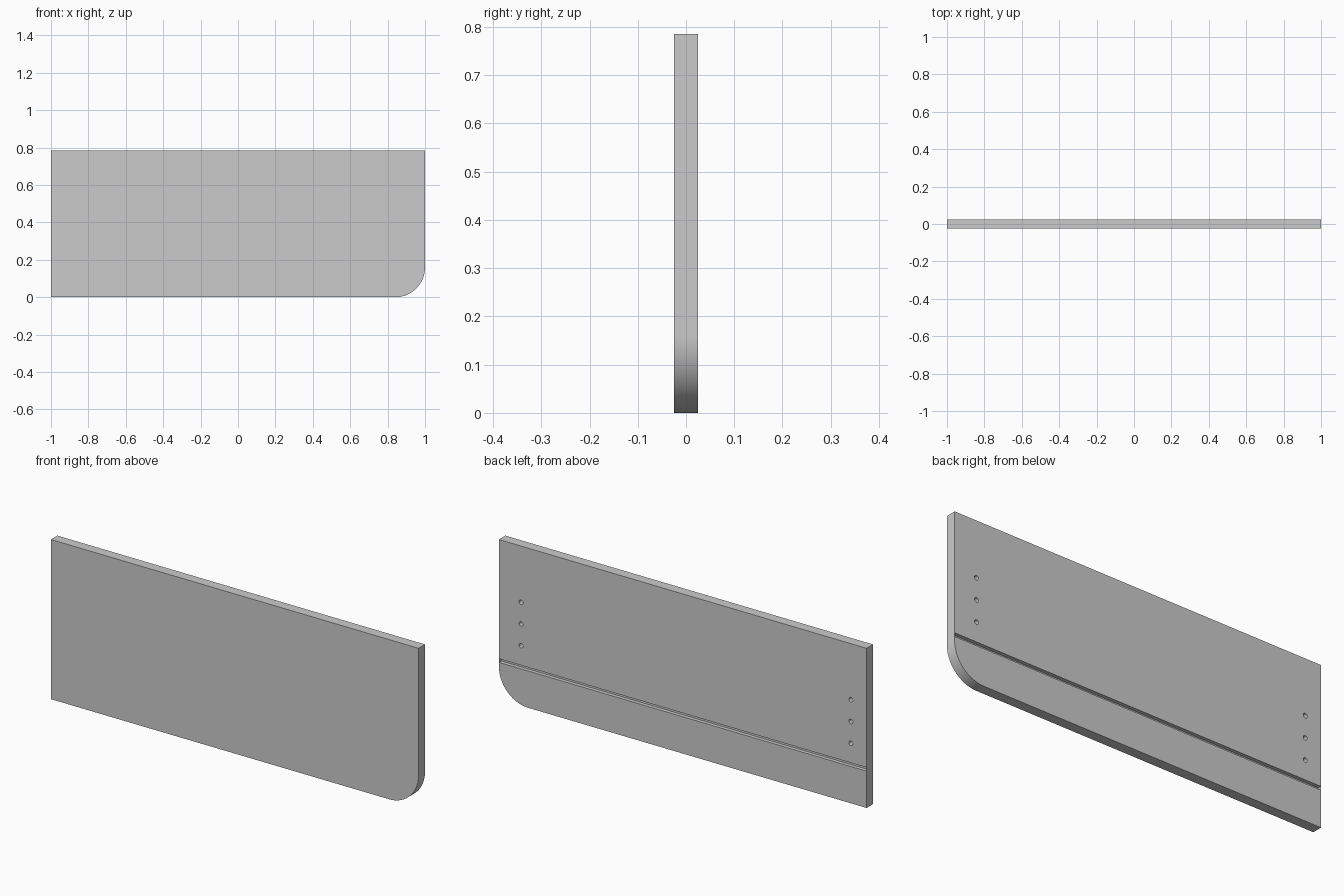
import bpy, bmesh
from math import sin, cos, pi
from mathutils import Matrix

if "Cube" in bpy.data.objects:
    bpy.data.objects.remove(bpy.data.objects["Cube"])

HEIGHT, HALF_T, R = 0.785, 0.025, 0.16


def finish(name, bm):
    bmesh.ops.recalc_face_normals(bm, faces=bm.faces)
    mesh = bpy.data.meshes.new(name)
    bm.to_mesh(mesh)
    bm.free()
    obj = bpy.data.objects.new(name, mesh)
    bpy.context.collection.objects.link(obj)
    return obj


# Panel: rectangle with one rounded lower corner, extruded through its thickness
profile = [(-1, HEIGHT), (-1, 0)]
for i in range(25):
    a = -pi / 2 + i / 24 * pi / 2
    profile.append((1 - R + R * cos(a), R + R * sin(a)))
profile.append((1, HEIGHT))

bm = bmesh.new()
face = bm.faces.new([bm.verts.new((x, -HALF_T, z)) for x, z in profile])
ext = bmesh.ops.extrude_face_region(bm, geom=[face])
moved = [v for v in ext["geom"] if isinstance(v, bmesh.types.BMVert)]
bmesh.ops.translate(bm, verts=moved, vec=(0, 2 * HALF_T, 0))
panel = finish("panel", bm)

# Cutter: long groove and two columns of dowel holes in the back face
bm = bmesh.new()
bmesh.ops.create_cube(bm, size=1, matrix=Matrix.Translation((0, HALF_T, 0.19))
                      @ Matrix.Diagonal((1.998, 0.036, 0.018, 1)))
for x in (-0.914, 0.88):
    for z in (0.295, 0.402, 0.509):
        bmesh.ops.create_cone(bm, cap_ends=True, segments=24,
                              radius1=0.011, radius2=0.011, depth=0.05,
                              matrix=Matrix.Translation((x, HALF_T, z))
                              @ Matrix.Rotation(pi / 2, 4, 'X'))
cutter = finish("groove_and_hole_cutter", bm)
cutter.hide_render = True

# Cut the panel, then drop the helper
mod = panel.modifiers.new("cuts", 'BOOLEAN')
mod.operation = 'DIFFERENCE'
mod.solver = 'EXACT'
mod.object = cutter
bpy.context.view_layer.objects.active = panel
panel.select_set(True)
bpy.ops.object.modifier_apply(modifier=mod.name)
bpy.data.objects.remove(cutter)
bpy.ops.object.shade_smooth_by_angle(angle=pi / 6)
